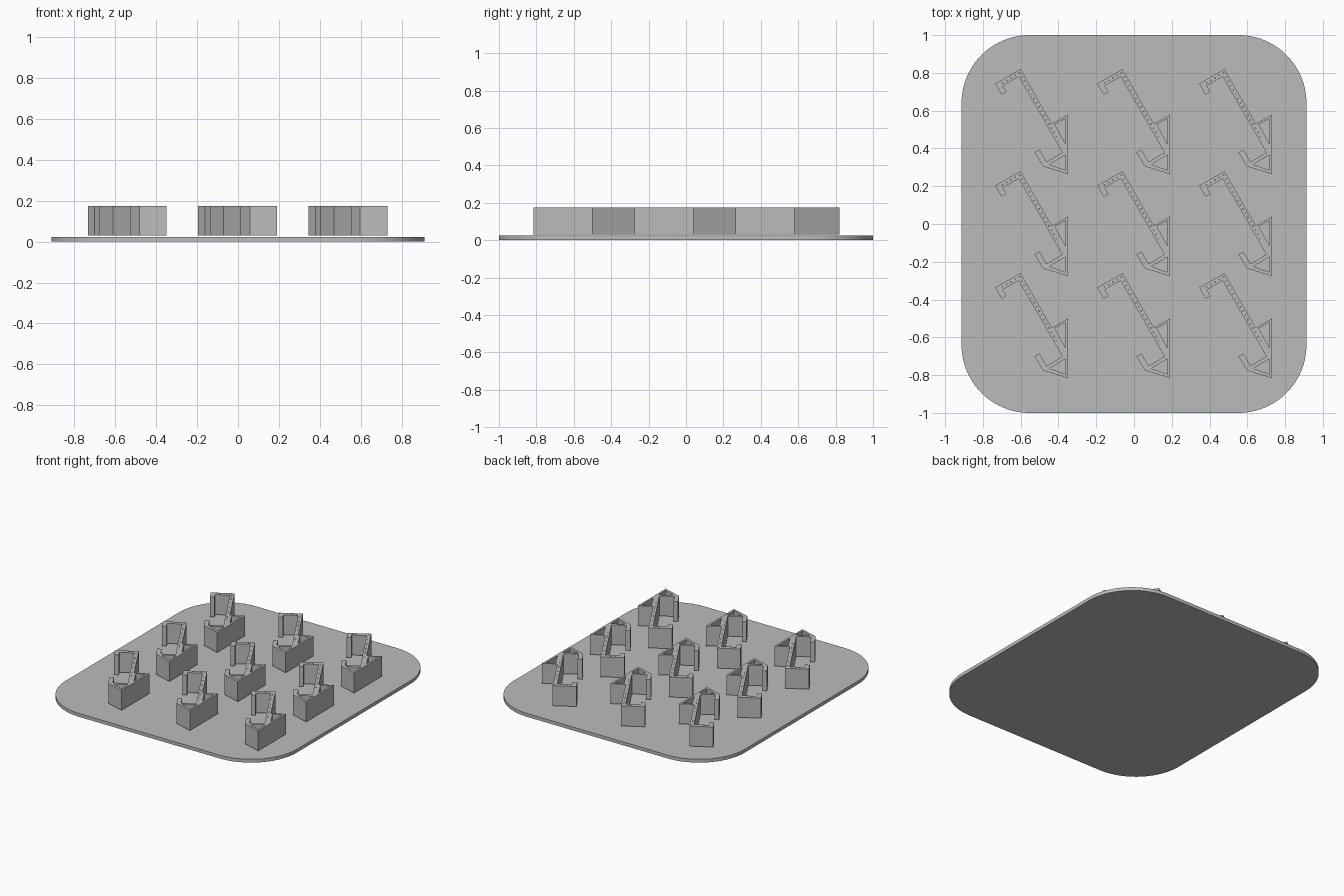
import bpy
import math
from mathutils import Vector

if "Cube" in bpy.data.objects:
    bpy.data.objects.remove(bpy.data.objects["Cube"], do_unlink=True)

grey = bpy.data.materials.new("plain_grey")
grey.use_nodes = True
grey.diffuse_color = (0.5, 0.5, 0.5, 1)
grey.node_tree.nodes["Principled BSDF"].inputs["Base Color"].default_value = (0.5, 0.5, 0.5, 1)


def extruded(name, loops, z0, z1):
    """Solid made from a flat outline; the later loops are holes through it."""
    curve = bpy.data.curves.new(name, "CURVE")
    curve.dimensions = "2D"
    curve.fill_mode = "BOTH"
    curve.extrude = (z1 - z0) / 2
    for loop in loops:
        spline = curve.splines.new("POLY")
        spline.points.add(len(loop) - 1)
        for point, (x, y) in zip(spline.points, loop):
            point.co = (x, y, 0, 1)
        spline.use_cyclic_u = True
        spline.use_smooth = False
    curve.materials.append(grey)
    obj = bpy.data.objects.new(name, curve)
    bpy.context.collection.objects.link(obj)
    obj.location.z = (z0 + z1) / 2
    bpy.ops.object.select_all(action="DESELECT")
    obj.select_set(True)
    bpy.context.view_layer.objects.active = obj
    bpy.ops.object.convert(target="MESH")
    return bpy.context.object


# Base plate with large rounded corners
HALF_X, HALF_Y, RADIUS, STEPS = 0.913, 1.0, 0.36, 24
plate_outline = []
for corner, (sx, sy) in enumerate([(1, 1), (-1, 1), (-1, -1), (1, -1)]):
    for i in range(STEPS + 1):
        a = math.pi / 2 * (corner + i / STEPS)
        plate_outline.append((sx * (HALF_X - RADIUS) + RADIUS * math.cos(a),
                              sy * (HALF_Y - RADIUS) + RADIUS * math.sin(a)))
plate = extruded("base_plate", [plate_outline], 0, 0.024)
bpy.ops.object.shade_smooth_by_angle(angle=math.radians(30))

# Clip outline: short hook, long slanted strip, triangular foot, small lower hook
clip_outline = [
    (-0.061, 0.28), (-0.195, 0.203), (-0.161, 0.144), (-0.135, 0.159),
    (-0.154, 0.192), (-0.071, 0.24), (0.161, -0.161), (0.077, -0.211),
    (0.04, -0.146), (0.013, -0.161), (0.058, -0.235), (0.191, -0.276),
    (0.191, 0.04), (0.105, -0.009),
]
upper_opening = [(0.121, -0.013), (0.177, 0.018), (0.177, -0.115)]
lower_opening = [(0.177, -0.174), (0.092, -0.225), (0.177, -0.255)]

# Pin holes along the strip and the short arm
along = Vector((0.5, -math.sqrt(3) / 2))
across = Vector((-math.sqrt(3) / 2, -0.5))
start = Vector((-0.061, 0.28)) + 0.015 * (along + across)
centres = [start + along * (0.026 * i) for i in range(16)]
centres += [start + across * (0.026 * i) for i in range(1, 5)]
R = 0.003
pin_holes = [[c + along * R, c + across * R, c - along * R, c - across * R] for c in centres]

clip = extruded("clip", [clip_outline, upper_opening, lower_opening] + pin_holes, 0.031, 0.174)

# Three by three grid of clips sharing one mesh
PITCH = 0.54
for row in (-1, 0, 1):
    for column in (-1, 0, 1):
        obj = clip
        if row or column:
            obj = clip.copy()
            bpy.context.collection.objects.link(obj)
            obj.location.x = PITCH * column
            obj.location.y = PITCH * row
